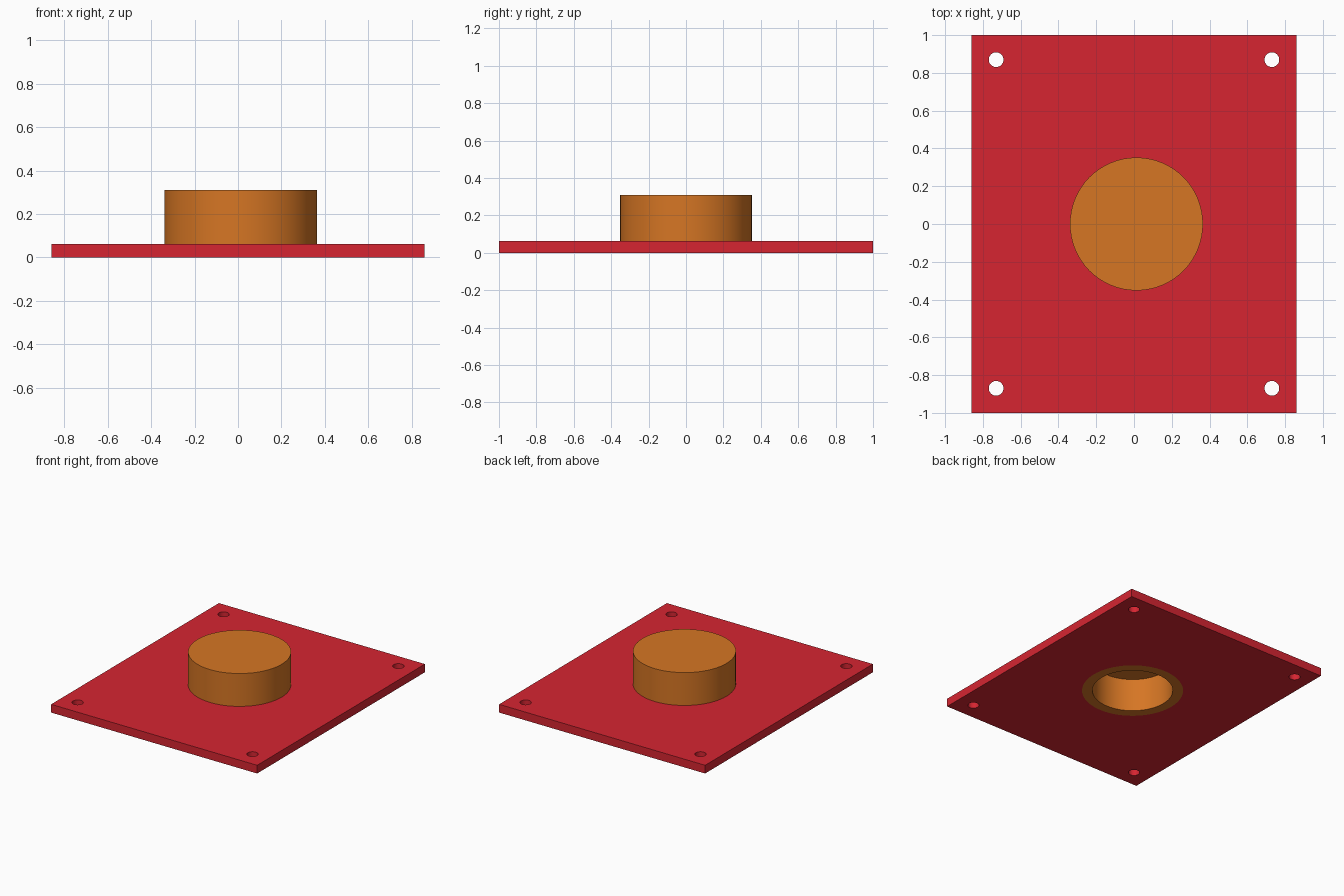
import bpy, bmesh, math
from mathutils import Matrix, Vector

cube = bpy.data.objects.get("Cube")
if cube:
    bpy.data.objects.remove(cube, do_unlink=True)

HALF_X, HALF_Y, PLATE_T = 0.86, 1.0, 0.062
CUP_X, CUP_R, CUP_INNER = 0.013, 0.352, 0.28
CUP_TOP, CUP_CEILING = 0.31, 0.25
HOLE_X, HOLE_Y, HOLE_R = 0.73, 0.87, 0.039


def material(name, color):
    mat = bpy.data.materials.new(name)
    mat.use_nodes = True
    mat.diffuse_color = color
    mat.node_tree.nodes["Principled BSDF"].inputs["Base Color"].default_value = color
    return mat


def circle(cx, cy, r, n):
    return [(cx + r * math.cos(2 * math.pi * i / n),
             cy + r * math.sin(2 * math.pi * i / n)) for i in range(n)]


def select_only(obj):
    bpy.ops.object.select_all(action='DESELECT')
    obj.select_set(True)
    bpy.context.view_layer.objects.active = obj


def finish(obj, mat):
    obj.data.materials.clear()
    obj.data.materials.append(mat)
    select_only(obj)
    bpy.ops.object.shade_smooth_by_angle(angle=math.radians(30))


red = material("red", (0.672, 0.0185, 0.031, 1))
orange = material("orange", (0.672, 0.181, 0.0176, 1))

# Base plate: filled outline with four screw holes and a seat for the cup
outlines = [[(-HALF_X, -HALF_Y), (HALF_X, -HALF_Y), (HALF_X, HALF_Y), (-HALF_X, HALF_Y)],
            circle(CUP_X, 0, CUP_R, 64)]
outlines += [circle(sx * HOLE_X, sy * HOLE_Y, HOLE_R, 32) for sx in (-1, 1) for sy in (-1, 1)]
curve = bpy.data.curves.new("base_plate", 'CURVE')
curve.dimensions = '2D'
curve.fill_mode = 'BOTH'
curve.extrude = PLATE_T / 2
for pts in outlines:
    spline = curve.splines.new('POLY')
    spline.points.add(len(pts) - 1)
    for p, (x, y) in zip(spline.points, pts):
        p.co = (x, y, 0, 1)
    spline.use_cyclic_u = True
plate = bpy.data.objects.new("base_plate", curve)
bpy.context.collection.objects.link(plate)
select_only(plate)
bpy.ops.object.convert(target='MESH')
plate = bpy.context.view_layer.objects.active
plate.data.transform(Matrix.Translation((0, 0, PLATE_T / 2)))
bm = bmesh.new()
bm.from_mesh(plate.data)
bmesh.ops.remove_doubles(bm, verts=bm.verts, dist=1e-5)
bmesh.ops.recalc_face_normals(bm, faces=bm.faces)
bm.to_mesh(plate.data)
bm.free()
finish(plate, red)

# Round cup: closed on top, hollow and open underneath
profile = [(0, CUP_CEILING), (CUP_INNER, CUP_CEILING), (CUP_INNER, 0),
           (CUP_R, 0), (CUP_R, CUP_TOP), (0, CUP_TOP)]
bm = bmesh.new()
verts = [bm.verts.new((r, 0, z)) for r, z in profile]
edges = [bm.edges.new(pair) for pair in zip(verts, verts[1:])]
bmesh.ops.spin(bm, geom=verts + edges, cent=Vector(), axis=(0, 0, 1),
               angle=2 * math.pi, steps=64)
bmesh.ops.remove_doubles(bm, verts=bm.verts, dist=1e-5)
bmesh.ops.recalc_face_normals(bm, faces=bm.faces)
mesh = bpy.data.meshes.new("round_cup")
bm.to_mesh(mesh)
bm.free()
cup = bpy.data.objects.new("round_cup", mesh)
bpy.context.collection.objects.link(cup)
cup.location.x = CUP_X
finish(cup, orange)
